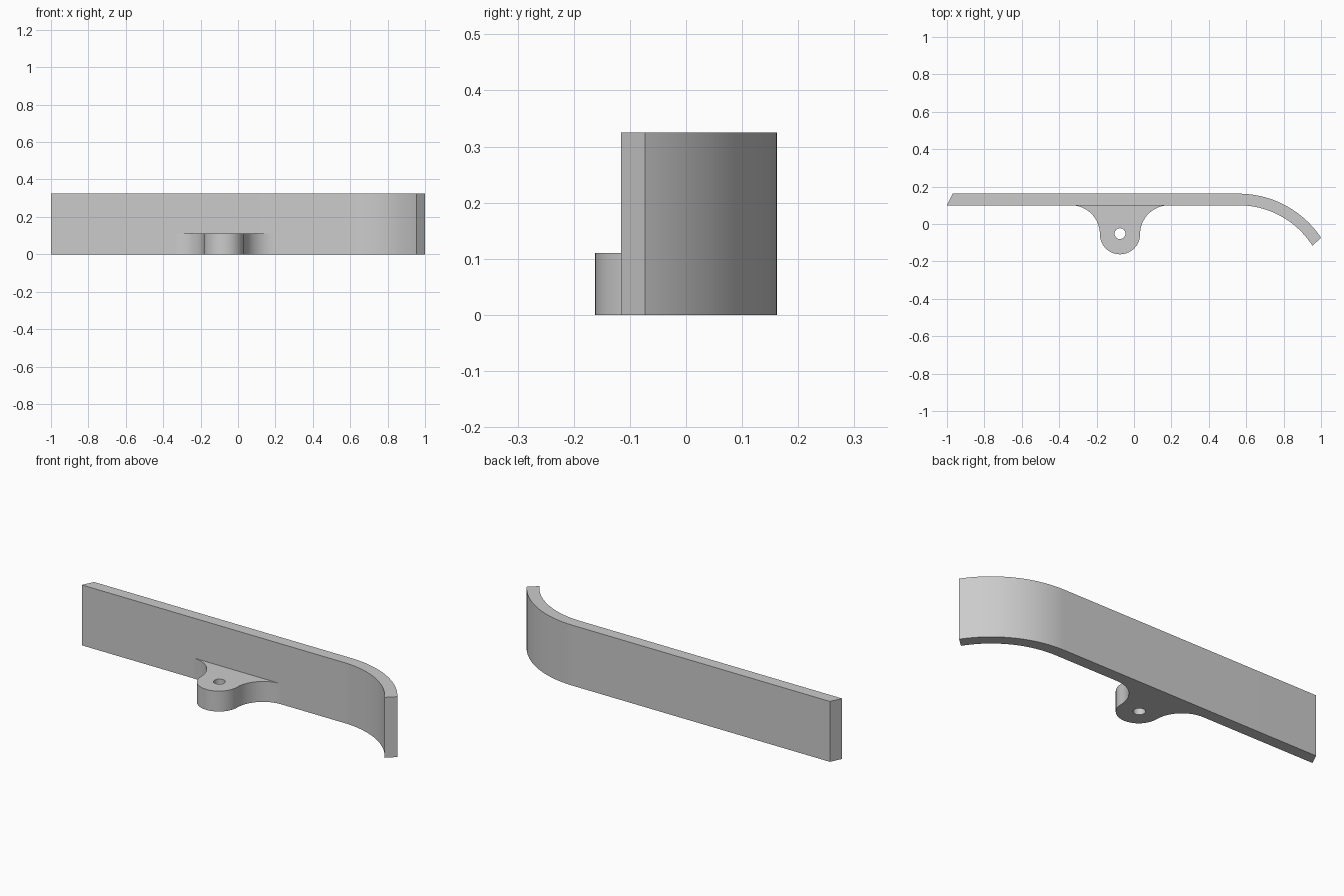
import bpy
import bmesh
from math import sin, cos, radians

cube = bpy.data.objects.get("Cube")
if cube:
    bpy.data.objects.remove(cube, do_unlink=True)

grey = bpy.data.materials.new("plain_grey")
grey.use_nodes = True
grey.diffuse_color = (0.6, 0.6, 0.6, 1)
grey.node_tree.nodes["Principled BSDF"].inputs["Base Color"].default_value = (0.6, 0.6, 0.6, 1)


def arc(cx, cy, r, start, end, steps):
    """Points on an arc, angles in degrees."""
    angles = [radians(start + (end - start) * i / steps) for i in range(steps + 1)]
    return [(cx + r * cos(a), cy + r * sin(a)) for a in angles]


def extrude_outline(name, loops, height):
    """Fill closed loops (later ones are holes) and extrude them upward."""
    bm = bmesh.new()
    edges = []
    for loop in loops:
        verts = [bm.verts.new((x, y, 0)) for x, y in loop]
        edges += [bm.edges.new((v, verts[i - 1])) for i, v in enumerate(verts)]
    bmesh.ops.triangle_fill(bm, edges=edges, use_beauty=True)
    extruded = bmesh.ops.extrude_face_region(bm, geom=bm.faces[:], use_keep_orig=True)
    top = [g for g in extruded["geom"] if isinstance(g, bmesh.types.BMVert)]
    bmesh.ops.translate(bm, verts=top, vec=(0, 0, height))
    bmesh.ops.recalc_face_normals(bm, faces=bm.faces[:])
    bmesh.ops.dissolve_limit(bm, angle_limit=radians(0.1), verts=bm.verts[:], edges=bm.edges[:])
    mesh = bpy.data.meshes.new(name)
    bm.to_mesh(mesh)
    bm.free()
    mesh.materials.append(grey)
    obj = bpy.data.objects.new(name, mesh)
    bpy.context.collection.objects.link(obj)
    bpy.ops.object.select_all(action="DESELECT")
    bpy.context.view_layer.objects.active = obj
    obj.select_set(True)
    bpy.ops.object.shade_smooth_by_angle(angle=radians(30))
    return obj


# Bar: straight with a slanted end, curving forward at the other end
back, front = 0.162, 0.10
bend_x, bend_y = 0.56, -0.367
outer = arc(bend_x, bend_y, back - bend_y, 90, 33.7, 32)
inner = arc(bend_x, bend_y, front - bend_y, 32.5, 90, 32)
extrude_outline("curved_bar", [[(-1, front), (-0.97, back)] + outer + inner], 0.325)

# Mounting tab: round nose, concave fillets into the bar, and a through hole
tab_x, tab_y, nose = -0.075, -0.0545, 0.1075
fillet = front - tab_y
offset = nose + fillet
tab = arc(tab_x - offset, tab_y, fillet, 90, 0, 20)
tab += arc(tab_x, tab_y, nose, 180, 360, 32)[1:-1]
tab += arc(tab_x + offset, tab_y, fillet, 180, 90, 20)
hole = arc(tab_x, tab_y + 0.003, 0.029, 0, 360, 32)[:-1]
extrude_outline("mounting_tab", [tab, hole], 0.11)
